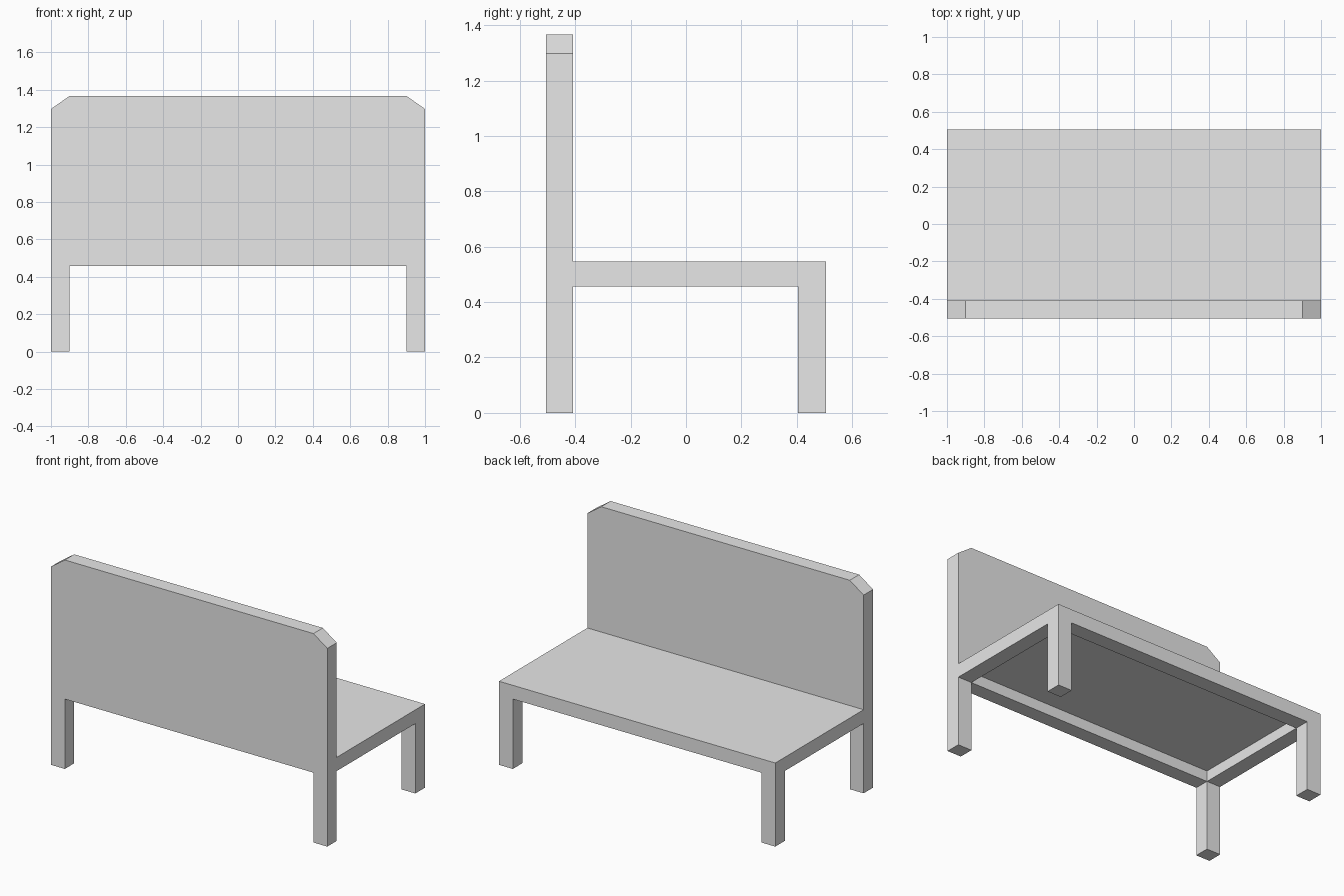
import bpy
import bmesh

cube = bpy.data.objects.get("Cube")
if cube:
    bpy.data.objects.remove(cube, do_unlink=True)

# Shared dimensions
HALF_W, LEG_X = 1.0, 0.9
FRONT, FRONT_IN, BACK_IN, BACK = -0.505, -0.408, 0.405, 0.505
RAIL_Z, SEAT_Z, PANEL_Z = 0.457, 0.547, 0.527
SHOULDER_Z, TOP_Z = 1.297, 1.367

grey = bpy.data.materials.new("light_grey")
grey.use_nodes = True
grey.diffuse_color = (0.8, 0.8, 0.8, 1)
grey.node_tree.nodes["Principled BSDF"].inputs["Base Color"].default_value = (0.8, 0.8, 0.8, 1)


def extrude_profile(name, half, y0, y1):
    """Mirror a half outline (x, z) across x = 0 and extrude it from y0 to y1."""
    outline = half + [(-x, z) for x, z in reversed(half)]
    bm = bmesh.new()
    face = bm.faces.new([bm.verts.new((x, y0, z)) for x, z in outline])
    out = bmesh.ops.extrude_face_region(bm, geom=[face])
    moved = [v for v in out["geom"] if isinstance(v, bmesh.types.BMVert)]
    bmesh.ops.translate(bm, verts=moved, vec=(0, y1 - y0, 0))
    bmesh.ops.recalc_face_normals(bm, faces=bm.faces)
    return finish(name, bm)


def box(name, x0, x1, y0, y1, z0, z1):
    bm = bmesh.new()
    bmesh.ops.create_cube(bm, size=1)
    bmesh.ops.scale(bm, verts=bm.verts, vec=(x1 - x0, y1 - y0, z1 - z0))
    bmesh.ops.translate(bm, verts=bm.verts, vec=((x0 + x1) / 2, (y0 + y1) / 2, (z0 + z1) / 2))
    return finish(name, bm)


def finish(name, bm):
    mesh = bpy.data.meshes.new(name)
    bm.to_mesh(mesh)
    bm.free()
    mesh.materials.append(grey)
    obj = bpy.data.objects.new(name, mesh)
    bpy.context.collection.objects.link(obj)
    return obj


# Leg outline shared by both upright frames
leg = [(LEG_X, RAIL_Z), (LEG_X, 0), (HALF_W, 0)]

# Tall backrest with its two legs and clipped top corners
extrude_profile("backrest_with_legs", leg + [(HALF_W, SHOULDER_Z), (LEG_X, TOP_Z)], FRONT, FRONT_IN)

# Low rail and legs at the open edge of the seat
extrude_profile("seat_edge_with_legs", leg + [(HALF_W, SEAT_Z)], BACK_IN, BACK)

# Side rails
box("left_rail", LEG_X, HALF_W, FRONT_IN, BACK_IN, RAIL_Z, SEAT_Z)
box("right_rail", -HALF_W, -LEG_X, FRONT_IN, BACK_IN, RAIL_Z, SEAT_Z)

# Thin seat panel, leaving a recess underneath
box("seat_panel", -LEG_X, LEG_X, FRONT_IN, BACK_IN, PANEL_Z, SEAT_Z)
